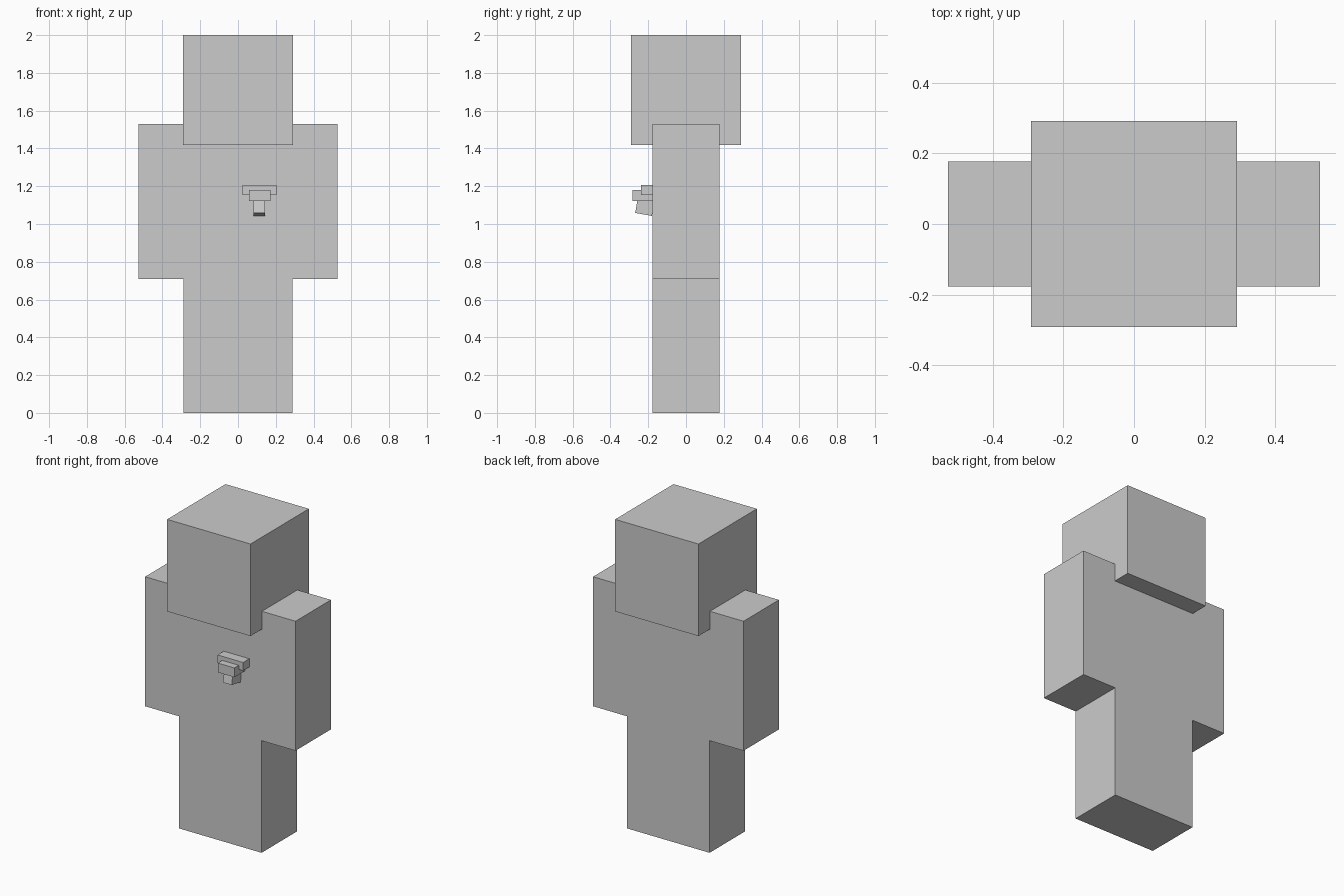
import bpy
from math import radians

default = bpy.data.objects.get("Cube")
if default:
    bpy.data.objects.remove(default, do_unlink=True)

# One plain grey for the whole figure
grey = bpy.data.materials.new("plain_grey")
grey.use_nodes = True
colour = (0.6, 0.6, 0.6, 1)
grey.diffuse_color = colour
grey.node_tree.nodes["Principled BSDF"].inputs["Base Color"].default_value = colour


def box(name, x, y, z, tilt=0):
    """Box spanning the (low, high) range on each axis, tilted about x."""
    spans = (x, y, z)
    centre = [(low + high) / 2 for low, high in spans]
    bpy.ops.mesh.primitive_cube_add(size=1, location=centre)
    part = bpy.context.object
    part.name = part.data.name = name
    part.scale = [high - low for low, high in spans]
    bpy.ops.object.transform_apply(location=False, rotation=False, scale=True)
    part.rotation_euler.x = radians(tilt)
    part.data.materials.append(grey)
    return part


HALF = 0.292        # half width of head and torso
DEPTH = (-0.177, 0.177)
HIP, SHOULDER = 0.71, 1.53

# Body
box("head", (-HALF, HALF), (-HALF, HALF), (1.417, 2.0))
box("torso", (-HALF, HALF), DEPTH, (HIP, SHOULDER))

# Limbs, mirrored left and right
for side, sign in (("left", 1), ("right", -1)):
    box(side + "_arm", sorted((sign * HALF, sign * 0.527)), DEPTH, (HIP, SHOULDER))
    box(side + "_leg", sorted((0, sign * 0.289)), DEPTH, (0, HIP))

# Small chest fitting: crossbar, nose block and tilted stem
box("chest_crossbar", (0.024, 0.203), (-0.239, -0.17), (1.154, 1.206))
box("chest_block", (0.057, 0.173), (-0.283, -0.17), (1.121, 1.18))
box("chest_stem", (0.083, 0.144), (-0.261, -0.171), (1.05, 1.15), tilt=-10)
